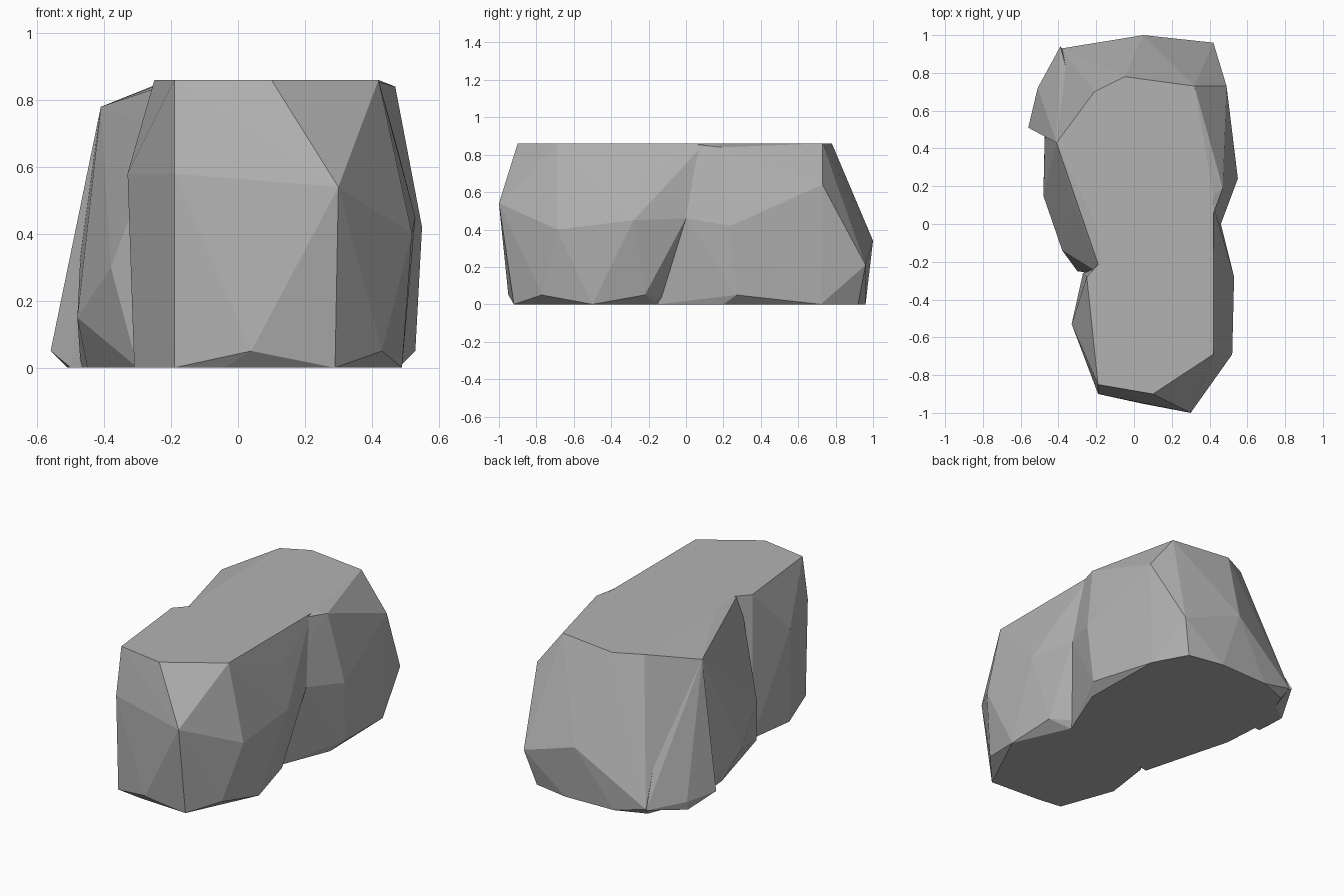
import bpy
import bmesh

# Remove only the default cube
default_cube = bpy.data.objects.get("Cube")
if default_cube:
    bpy.data.objects.remove(default_cube, do_unlink=True)

# Single stone colour
stone = bpy.data.materials.new("grey_stone")
stone.use_nodes = True
stone.diffuse_color = (0.45, 0.45, 0.45, 1)
stone.node_tree.nodes["Principled BSDF"].inputs["Base Color"].default_value = stone.diffuse_color

TOP = .86


def faceted_lobe(name, crown, foot, corners):
    """Convex chunk: flat crown outline, flat foot outline, free corners between."""
    points = [(x, y, TOP) for x, y in crown]
    points += [(x, y, 0) for x, y in foot]
    points += corners
    bm = bmesh.new()
    for point in points:
        bm.verts.new(point)
    hull = bmesh.ops.convex_hull(bm, input=bm.verts)
    unused = {v for v in hull["geom_interior"] + hull["geom_unused"]
              if isinstance(v, bmesh.types.BMVert)}
    bmesh.ops.delete(bm, geom=list(unused), context="VERTS")
    bmesh.ops.recalc_face_normals(bm, faces=bm.faces)
    mesh = bpy.data.meshes.new(name)
    bm.to_mesh(mesh)
    bm.free()
    mesh.materials.append(stone)
    lobe = bpy.data.objects.new(name, mesh)
    bpy.context.collection.objects.link(lobe)
    return lobe


def merge(target, other):
    """Union another lobe into the target and discard the source."""
    modifier = target.modifiers.new("union", "BOOLEAN")
    modifier.operation = "UNION"
    modifier.solver = "EXACT"
    modifier.object = other
    bpy.context.view_layer.update()
    graph = bpy.context.evaluated_depsgraph_get()
    merged = bpy.data.meshes.new_from_object(target.evaluated_get(graph))
    target.modifiers.remove(modifier)
    target.data = merged
    bpy.data.objects.remove(other, do_unlink=True)


# Broad rear mass of the boulder
boulder = faceted_lobe(
    "boulder",
    crown=[(.42, .15), (.32, .73), (-.05, .78), (-.21, .7), (-.2, 0),
           (-.17, -.27), (.4, 0)],
    foot=[(.34, -.15), (.48, .2), (.47, .72), (.36, .92), (.14, .96),
          (-.18, .95), (-.36, .88), (-.47, .6), (-.45, .3), (-.3, -.25)],
    corners=[(.47, .19, .84), (-.41, .43, .78), (-.32, .1, .75),
             (.49, .73, .64), (.48, .74, .47), (.44, .04, .7),
             (.55, .24, .42), (.46, 0, .46), (.5, .41, .38),
             (.53, .27, .05), (.42, .96, .21), (.05, 1, .34),
             (-.38, .93, .05), (-.47, .55, .36), (-.48, .15, .15),
             (-.38, -.14, .3)])

# Narrower front mass, meeting the rear at a waist
front_lobe = faceted_lobe(
    "front_lobe",
    crown=[(.42, -.69), (.1, -.9), (-.19, -.85), (-.25, -.28), (.42, .1),
           (.1, .1)],
    foot=[(-.19, -.88), (-.04, -.9), (.29, -.92), (.49, -.5), (.34, -.16),
          (.1, .1), (-.27, -.26), (-.31, -.55)],
    corners=[(.3, -1, .54), (-.19, -.9, .58), (-.33, -.53, .58),
             (.52, -.69, .4), (.53, -.28, .45), (.47, -.25, .68),
             (.46, 0, .46), (.45, -.22, .05), (.43, -.77, .05),
             (.04, -.95, .05)])

# Jutting spur low on the rear flank
side_spur = faceted_lobe(
    "side_spur",
    crown=[],
    foot=[(-.5, .52), (-.51, .71), (-.3, .85), (-.3, .55)],
    corners=[(-.56, .51, .05), (-.51, .72, .05), (-.44, .56, .05),
             (-.39, .94, .05), (-.41, .43, .78), (-.3, .6, .7)])

merge(boulder, front_lobe)
merge(boulder, side_spur)

# Crisp flat facets
for face in boulder.data.polygons:
    face.use_smooth = False
